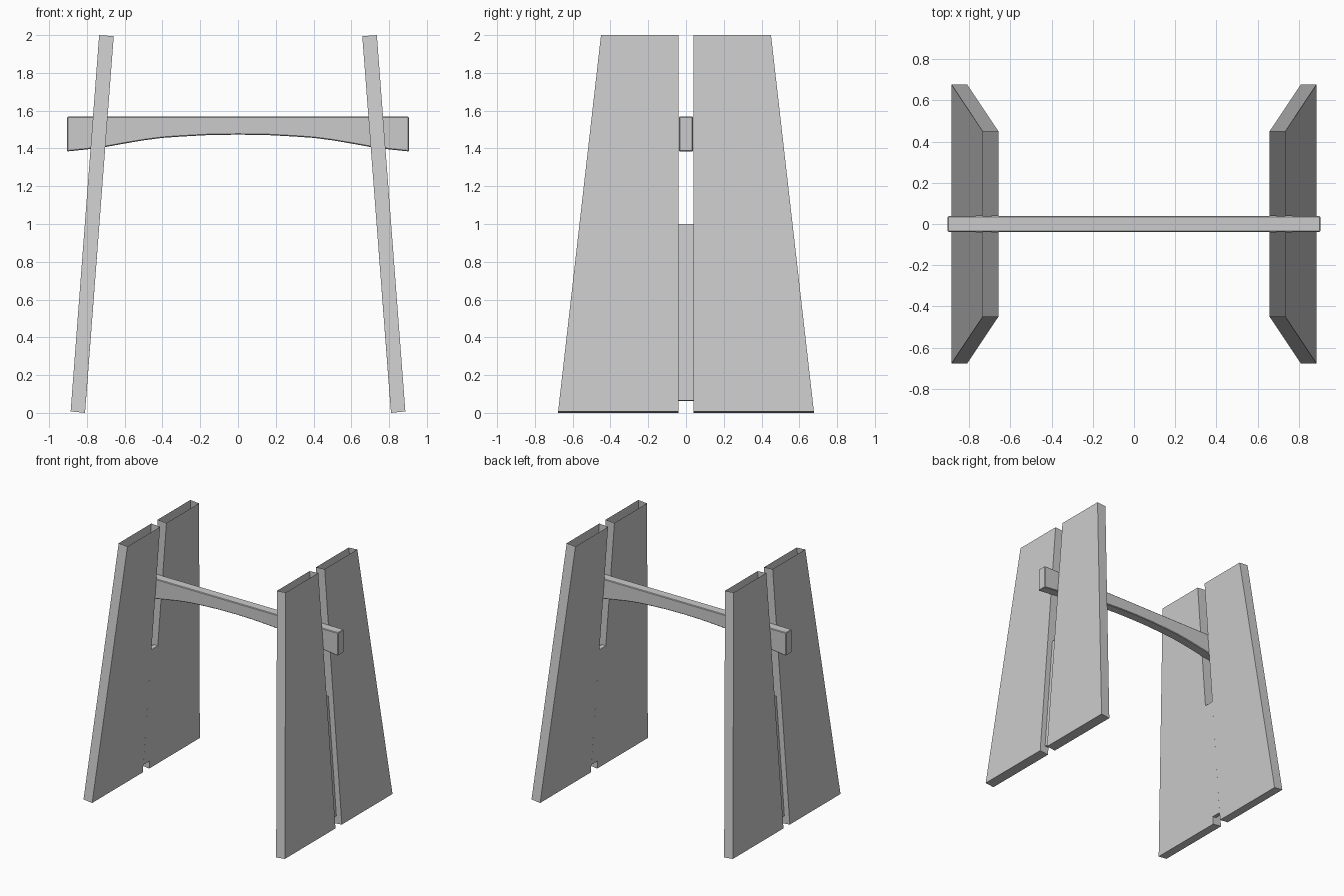
import bpy

if "Cube" in bpy.data.objects:
    bpy.data.objects.remove(bpy.data.objects["Cube"])


def make_object(name, verts, faces, mirror=(False, False)):
    mesh = bpy.data.meshes.new(name)
    mesh.from_pydata(verts, [], faces)
    obj = bpy.data.objects.new(name, mesh)
    bpy.context.collection.objects.link(obj)
    if any(mirror):
        mod = obj.modifiers.new("mirror", 'MIRROR')
        mod.use_axis = (mirror[0], mirror[1], False)
        mod.use_mirror_merge = False
    return obj


def prism(name, profile, y0, y1, open_side=None, mirror=(False, False)):
    """Extrude an xz profile (counter-clockwise from -y) along y; y may vary per corner."""
    n = len(profile)
    verts = [(x, y0[i], z) for i, (x, z) in enumerate(profile)]
    verts += [(x, y1[i], z) for i, (x, z) in enumerate(profile)]
    faces = [tuple(range(n)), tuple(range(2 * n - 1, n - 1, -1))]
    for i in range(n):
        if i != open_side:
            j = (i + 1) % n
            faces.append((j, i, i + n, j + n))
    return make_object(name, verts, faces, mirror)


# Four leaning tapered side boards, hollow with an open top
board = [(0.81, 0.0), (0.886, 0.008), (0.735, 2.0), (0.658, 1.994)]
prism("side_boards", board, [0.04] * 4, [0.677, 0.677, 0.45, 0.45],
      open_side=2, mirror=(True, True))

# Thin filler strips in the lower half of each slot, flush with the inner faces
strip = [(0.805, 0.062), (0.838, 0.065), (0.767, 1.0), (0.734, 0.997)]
prism("slot_fillers", strip, [-0.04] * 4, [0.04] * 4, mirror=(True, False))

# Crossbeam with an arched underside
half = [(0.906, 1.384), (0.8, 1.395), (0.7, 1.408), (0.6, 1.426), (0.5, 1.443),
        (0.4, 1.456), (0.3, 1.463), (0.15, 1.471)]
arch = [(-x, z) for x, z in half] + [(0, 1.473)] + half[::-1]
beam = arch + [(0.906, 1.568), (-0.906, 1.568)]
n = len(beam)
obj = prism("crossbeam", beam, [-0.038] * n, [0.038] * n)
bevel = obj.modifiers.new("edge_bevel", 'BEVEL')
bevel.width = 0.005
bevel.segments = 1
bevel.limit_method = 'ANGLE'
